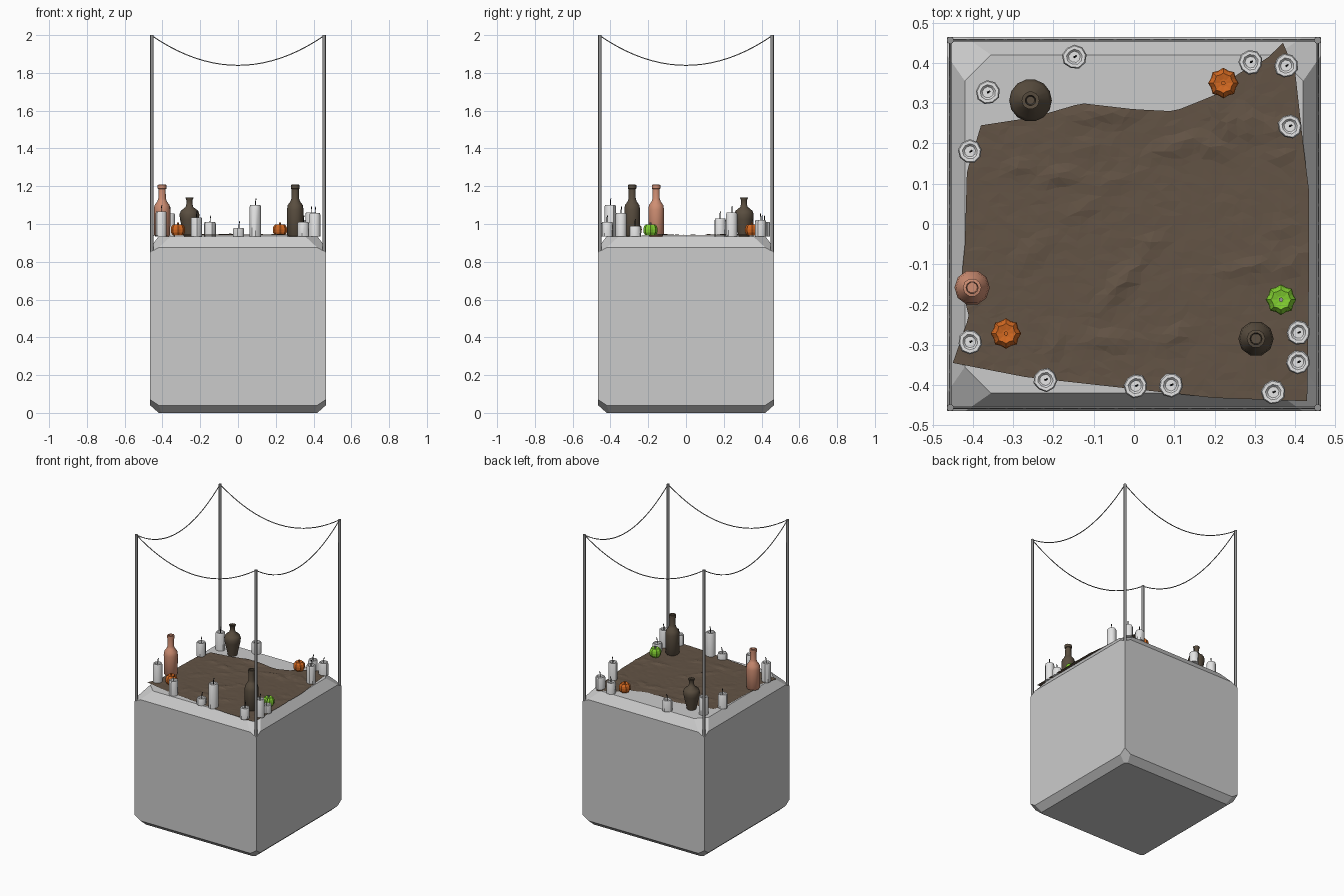
import bpy, bmesh, math, random
from mathutils import Vector

if "Cube" in bpy.data.objects:
    bpy.data.objects.remove(bpy.data.objects["Cube"])

random.seed(4)
TOP = 0.935


def mat(name, r, g, b):
    m = bpy.data.materials.new(name)
    m.diffuse_color = (r, g, b, 1)
    m.use_nodes = True
    m.node_tree.nodes["Principled BSDF"].inputs["Base Color"].default_value = m.diffuse_color
    return m


STONE = mat("stone grey", 0.6, 0.6, 0.6)
WAX = mat("wax white", 0.78, 0.78, 0.78)
METAL = mat("pole grey", 0.3, 0.3, 0.3)
BLACK = mat("wick black", 0.015, 0.015, 0.015)
CLOTH = mat("cloth brown", 0.125, 0.088, 0.06)
GLASS = mat("bottle brown", 0.1, 0.075, 0.05)
CLAY = mat("clay salmon", 0.62, 0.27, 0.17)
ORANGE = mat("pumpkin orange", 0.65, 0.14, 0.015)
GREEN = mat("pumpkin green", 0.22, 0.62, 0.03)


def finish(bm, name, material, angle=None):
    bmesh.ops.recalc_face_normals(bm, faces=bm.faces)
    me = bpy.data.meshes.new(name)
    bm.to_mesh(me)
    bm.free()
    me.materials.append(material)
    ob = bpy.data.objects.new(name, me)
    bpy.context.collection.objects.link(ob)
    if angle:
        bpy.ops.object.select_all(action='DESELECT')
        ob.select_set(True)
        bpy.context.view_layer.objects.active = ob
        bpy.ops.object.shade_smooth_by_angle(angle=math.radians(angle))
    return ob


def lathe(name, profile, loc, material, sides, angle=None, rib=1.0, jitter=0.0, turn=0.0):
    """Revolve (radius, height) points; rib pinches every second column."""
    bm = bmesh.new()
    rings = []
    wob = [1 + random.uniform(-jitter, jitter) for _ in range(sides)]
    for r, z in profile:
        ring = []
        for i in range(sides):
            a = 2 * math.pi * i / sides + turn
            k = r * wob[i] * (rib if i % 2 else 1)
            ring.append(bm.verts.new((loc[0] + k * math.cos(a), loc[1] + k * math.sin(a), loc[2] + z)))
        rings.append(ring)
    for lo, hi in zip(rings, rings[1:]):
        for i in range(sides):
            j = (i + 1) % sides
            bm.faces.new((lo[i], lo[j], hi[j], hi[i]))
    bm.faces.new(rings[0][::-1])
    bm.faces.new(rings[-1])
    return finish(bm, name, material, angle)


def tube(name, pts, radius, material):
    cu = bpy.data.curves.new(name, 'CURVE')
    cu.dimensions = '3D'
    cu.bevel_depth = radius
    cu.bevel_resolution = 1
    cu.use_fill_caps = True
    sp = cu.splines.new('POLY')
    sp.points.add(len(pts) - 1)
    for p, q in zip(sp.points, pts):
        p.co = (*q, 1)
    cu.materials.append(material)
    ob = bpy.data.objects.new(name, cu)
    bpy.context.collection.objects.link(ob)


# pedestal: block with chamfered horizontal edges and cut corners
bm = bmesh.new()
A, B = 0.465, 0.42
for sx in (-1, 1):
    for sy in (-1, 1):
        for zc, zf, zt, c in ((0.85, 0.875, TOP, 0.355), (0.07, 0.04, 0, 0.405)):
            for x, y, z in ((A, A, zc), (A, B, zf), (B, A, zf), (B, c, zt), (c, B, zt)):
                bm.verts.new((sx * x, sy * y, z))
bmesh.ops.convex_hull(bm, input=bm.verts)
bmesh.ops.dissolve_limit(bm, angle_limit=0.03, verts=bm.verts, edges=bm.edges)
finish(bm, "pedestal_block", STONE)

# corner poles and sagging strings
P = 0.456
corners = [(-P, -P), (P, -P), (P, P), (-P, P)]
for i, (x, y) in enumerate(corners):
    lathe("corner_pole", [(0.009, 0), (0.009, 2 - 0.855)], (x, y, 0.855), METAL, 8, 50)
    nx, ny = corners[(i + 1) % 4]
    pts = []
    for k in range(21):
        t = k / 20
        pts.append((x + (nx - x) * t, y + (ny - y) * t, 1.997 - 0.157 * (1 - (2 * t - 1) ** 2)))
    tube("sagging_string", pts, 0.003, METAL)

# crumpled cloth: a patch stretched between four edge lines
south = [(-.45, -.345), (-.27, -.38), (0, -.41), (.2, -.432), (.43, -.44)]
north = [(-.38, .245), (-.25, .265), (-.13, .3), (0, .285), (.1, .28), (.2, .32), (.26, .375), (.33, .41), (.37, .45)]
west = [(-.45, -.345), (-.41, -.23), (-.43, -.15), (-.42, -.05), (-.415, .13), (-.38, .245)]
east = [(.43, -.44), (.435, -.1), (.435, .08), (.42, .2), (.40, .38), (.37, .45)]


def along(line, t):
    pts = [Vector(p) for p in line]
    lens = [(b - a).length for a, b in zip(pts, pts[1:])]
    d = t * sum(lens)
    for a, b, l in zip(pts, pts[1:], lens):
        if d <= l:
            return a.lerp(b, d / l)
        d -= l
    return pts[-1]


folds = []
for _ in range(26):
    v = random.random() ** 0.6
    folds.append((random.uniform(-.4, .4), -.38 + .66 * v, random.gauss(0, 0.6),
                  random.uniform(.04, .12), random.uniform(.004, .012)))


def height(x, y):
    h = 0
    for fx, fy, a, l, amp in folds:
        u = (x - fx) * math.cos(a) + (y - fy) * math.sin(a)
        w = -(x - fx) * math.sin(a) + (y - fy) * math.cos(a)
        h = max(h, amp * max(0, 1 - abs(u) / l) * max(0, 1 - abs(w) / 0.028))
    return h


N = 34
bm = bmesh.new()
grid = []
c00, c10, c01, c11 = (Vector(p) for p in (south[0], south[-1], north[0], north[-1]))
for j in range(N + 1):
    row = []
    for i in range(N + 1):
        s, t = i / N, j / N
        p = (along(south, s).lerp(along(north, s), t) + along(west, t).lerp(along(east, t), s)
             - c00.lerp(c10, s).lerp(c01.lerp(c11, s), t))
        if 0 < i < N and 0 < j < N:
            p += Vector((random.uniform(-.006, .006), random.uniform(-.006, .006)))
        row.append(bm.verts.new((p.x, p.y, TOP + 0.004 + height(p.x, p.y) + random.uniform(0, .0015))))
    grid.append(row)
for j in range(N):
    for i in range(N):
        bm.faces.new((grid[j][i], grid[j][i + 1], grid[j + 1][i + 1], grid[j + 1][i]))
bmesh.ops.triangulate(bm, faces=bm.faces)
finish(bm, "crumpled_cloth", CLOTH)

# bottles and jug
bottle = [(.036, 0), (.043, .008), (.044, .14), (.04, .165), (.025, .185), (.02, .2), (.019, .25),
          (.023, .252), (.023, .272), (.015, .274), (.013, .24)]
jug = [(.03, 0), (.034, .02), (.05, .09), (.053, .115), (.046, .135), (.02, .155), (.015, .175),
       (.016, .19), (.022, .205), (.013, .204), (.01, .185)]
lathe("clay_bottle", bottle, (-.402, -.158, TOP), CLAY, 10, 40)
lathe("dark_bottle", bottle, (.303, -.285, TOP), GLASS, 10, 40)
lathe("dark_jug", jug, (-.257, .307, TOP), GLASS, 14, 40)

# pumpkins with stems
gourd = [(.014, .006), (.027, .002), (.036, .016), (.038, .033), (.035, .048), (.025, .06), (.01, .057)]
for x, y, m, stem in ((.222, .35, ORANGE, ORANGE), (-.318, -.272, ORANGE, ORANGE), (.365, -.188, GREEN, METAL)):
    lathe("pumpkin", gourd, (x, y, TOP + .003), m, 16, rib=0.87)
    lathe("pumpkin_stem", [(.009, .052), (.005, .062), (.006, .074)], (x, y, TOP), stem, 5)

# candles with bent wicks: x, y, top height
candles = [(-.148, .415, 1.01), (-.363, .327, 1.055), (.29, .402, 1.01), (.378, .393, 1.02), (.387, .243, 1.06),
           (-.407, .18, 1.03), (-.407, -.293, 1.065), (-.22, -.387, 1.035), (.005, -.402, .98),
           (.092, -.4, 1.10), (.346, -.418, 1.01), (.408, -.27, .99), (.408, -.343, 1.057)]
for x, y, z in candles:
    h = z - TOP
    lathe("candle", [(.03, 0), (.03, h - .008), (.027, h), (.019, h), (.014, h - .006)],
          (x, y, TOP), WAX, 9, 42, jitter=.06, turn=random.random())
    tube("wick", [(x, y, z - .01), (x + .001, y, z + .018), (x + .004, y + .002, z + .035)], .0025, BLACK)
